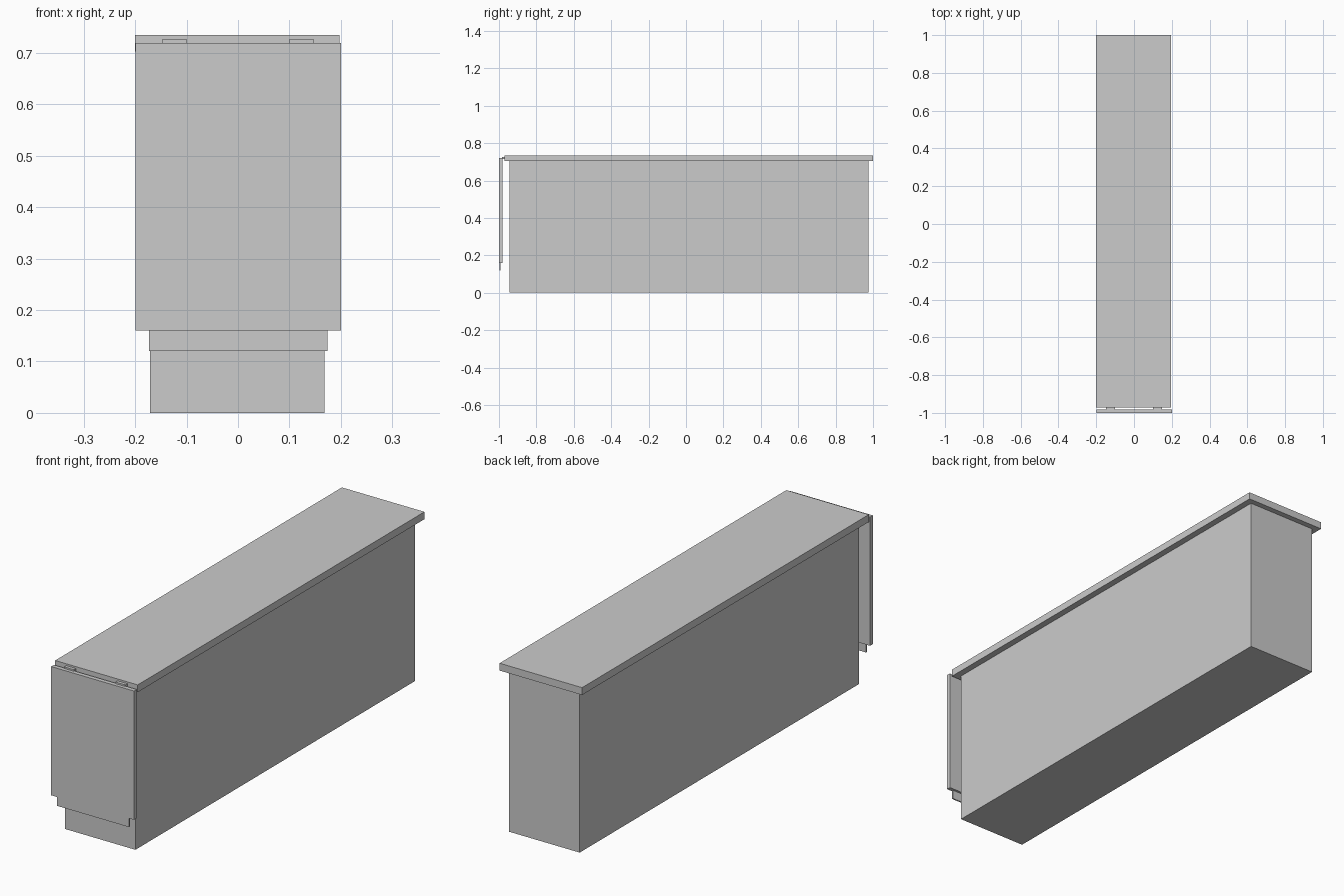
import bpy

if "Cube" in bpy.data.objects:
    bpy.data.objects.remove(bpy.data.objects["Cube"])


def box(name, x, y, z):
    """Axis-aligned box from (min, max) pairs."""
    bpy.ops.mesh.primitive_cube_add(size=1)
    ob = bpy.context.object
    ob.name = name
    for v in ob.data.vertices:
        v.co = [lo + (c + 0.5) * (hi - lo) for c, (lo, hi) in zip(v.co, (x, y, z))]
    return ob


# Long cabinet body and overhanging top slab
box("body", (-0.171, 0.168), (-0.945, 0.975), (0, 0.705))
box("top_slab", (-0.2, 0.197), (-0.971, 1.0), (0.703, 0.735))

# Hanging front flap with a thin inset strip below it
box("front_flap", (-0.199, 0.2), (-1.0, -0.981), (0.16, 0.72))
box("lower_strip", (-0.173, 0.174), (-0.997, -0.991), (0.12, 0.165))

# Two hinges joining the flap to the top slab
for side, x in (("left", -0.1235), ("right", 0.1235)):
    box("hinge_" + side, (x - 0.0235, x + 0.0235), (-0.985, -0.968), (0.716, 0.727))
